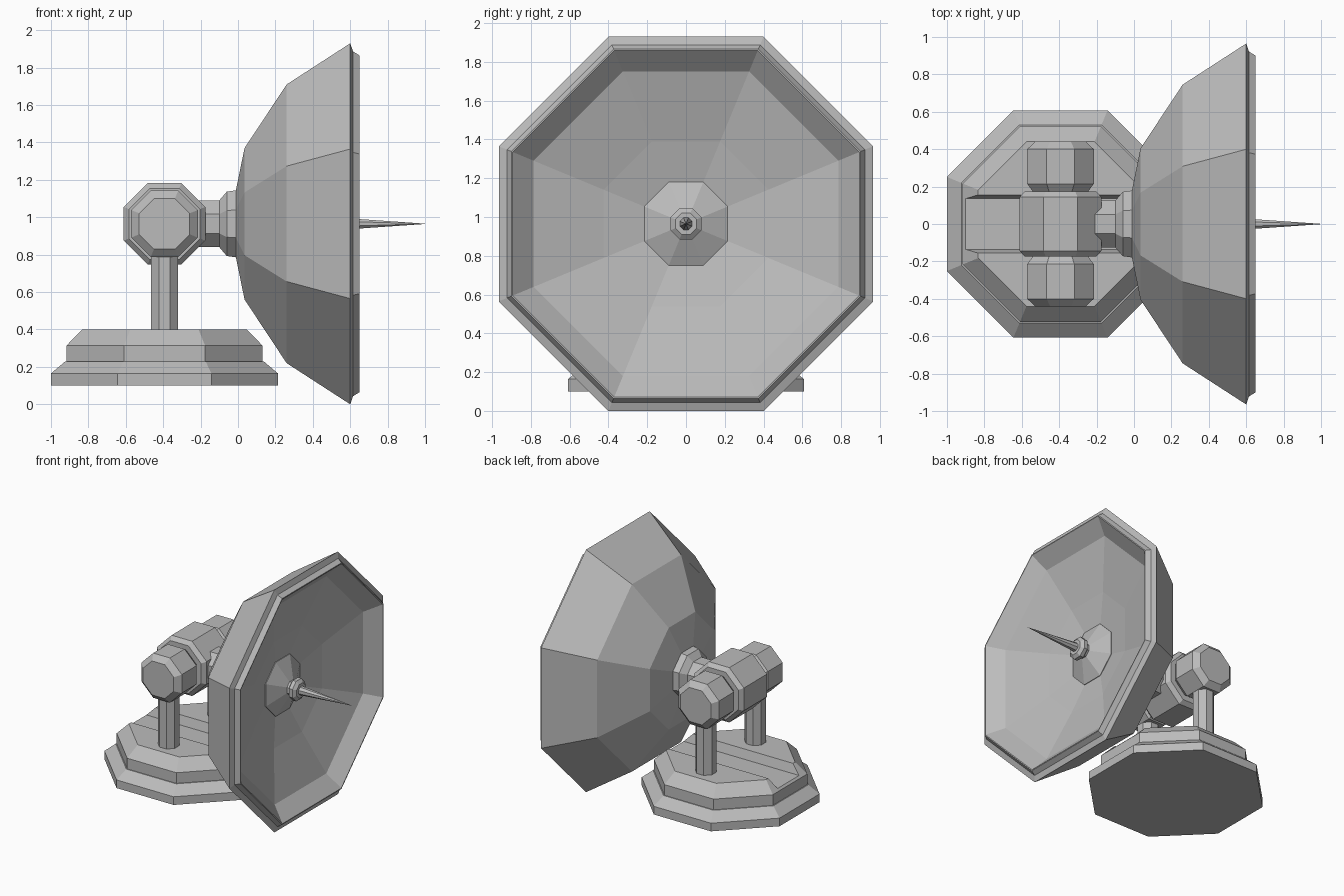
import bpy, bmesh
from math import pi, cos, sin
from mathutils import Vector

cube = bpy.data.objects.get("Cube")
if cube:
    bpy.data.objects.remove(cube)

grey = bpy.data.materials.new("plain_grey")
colour = (0.5, 0.5, 0.5, 1)
grey.use_nodes = True
grey.diffuse_color = colour
bsdf = next(n for n in grey.node_tree.nodes if n.type == 'BSDF_PRINCIPLED')
bsdf.inputs["Base Color"].default_value = colour

SIDES = 8
MAST_X = -0.393
HEIGHT = 0.965


def finish(name, bm):
    bmesh.ops.recalc_face_normals(bm, faces=bm.faces)
    mesh = bpy.data.meshes.new(name)
    bm.to_mesh(mesh)
    bm.free()
    mesh.materials.append(grey)
    obj = bpy.data.objects.new(name, mesh)
    bpy.context.collection.objects.link(obj)
    return obj


def turned(name, profile, axis, centre):
    """Octagonal solid from (distance along axis, flat-to-centre radius) points."""
    bm = bmesh.new()
    rings = []
    for along, flat in profile:
        ring = []
        for i in range(SIDES):
            a = (i + 0.5) * 2 * pi / SIDES
            r = flat / cos(pi / SIDES)
            u, v = r * cos(a), r * sin(a)
            p = {'X': (along, u, v), 'Y': (u, along, v), 'Z': (u, v, along)}[axis]
            ring.append(bm.verts.new(Vector(p) + Vector(centre)))
        rings.append(ring)
    for low, high in zip(rings, rings[1:]):
        for i in range(SIDES):
            j = (i + 1) % SIDES
            bm.faces.new((low[i], low[j], high[j], high[i]))
    bm.faces.new(rings[0])
    bm.faces.new(rings[-1])
    return finish(name, bm)


# Stepped base
turned("lower_base", [(0.10, 0.607), (0.165, 0.607), (0.23, 0.53)], 'Z', (MAST_X, 0, 0))
upper = turned("upper_base", [(0.228, 0.523), (0.315, 0.523), (0.40, 0.44)], 'Z', (MAST_X, 0, 0))

# Channel with sloping walls cut across the upper base
bm = bmesh.new()
section = [(-0.135, 0.33), (0.135, 0.33), (0.165, 0.43), (-0.165, 0.43)]
face = bm.faces.new([bm.verts.new((MAST_X - 0.7, y, z)) for y, z in section])
ext = bmesh.ops.extrude_face_region(bm, geom=[face])
bmesh.ops.translate(bm, vec=(1.4, 0, 0),
                    verts=[g for g in ext["geom"] if isinstance(g, bmesh.types.BMVert)])
cutter = finish("channel_cutter", bm)
cutter.hide_render = True
cutter.hide_viewport = True
cut = upper.modifiers.new("channel", 'BOOLEAN')
cut.operation = 'DIFFERENCE'
cut.solver = 'EXACT'
cut.object = cutter

# Posts and bearing drums on both sides
for side, s in (("left", 1), ("right", -1)):
    turned(side + "_post", [(0.39, 0.073), (0.85, 0.073)], 'Z', (MAST_X, s * 0.31, 0))
    drum = [(0.17, 0.145), (0.215, 0.178), (0.40, 0.178), (0.44, 0.135)]
    turned(side + "_drum", [(s * t, r) for t, r in drum], 'Y', (MAST_X, 0, HEIGHT))

# Central pivot drum
turned("pivot_drum", [(-0.175, 0.19), (-0.145, 0.218), (0.145, 0.218), (0.175, 0.19)],
       'Y', (MAST_X, 0, HEIGHT))

# Arm and flared collar behind the dish
turned("dish_arm", [(-0.25, 0.125), (-0.10, 0.125), (-0.06, 0.172), (0.01, 0.182)],
       'X', (0, 0, HEIGHT))

# Dish shell: back, rim, then shallow inner bowl
turned("dish", [(-0.01, 0.185), (0.035, 0.405), (0.26, 0.745), (0.60, 0.965),
                (0.615, 0.922), (0.65, 0.90), (0.65, 0.893), (0.55, 0.785),
                (0.44, 0.425), (0.39, 0.215), (0.385, 0.10)], 'X', (0, 0, HEIGHT))

# Feed hub, ring and needle
turned("feed_hub", [(0.38, 0.215), (0.395, 0.215), (0.47, 0.055), (0.50, 0.055)],
       'X', (0, 0, HEIGHT))
turned("feed_ring", [(0.49, 0.06), (0.505, 0.08), (0.535, 0.08), (0.555, 0.055)],
       'X', (0, 0, HEIGHT))
turned("feed_needle", [(0.55, 0.032), (1.0, 0.001)], 'X', (0, 0, HEIGHT))
